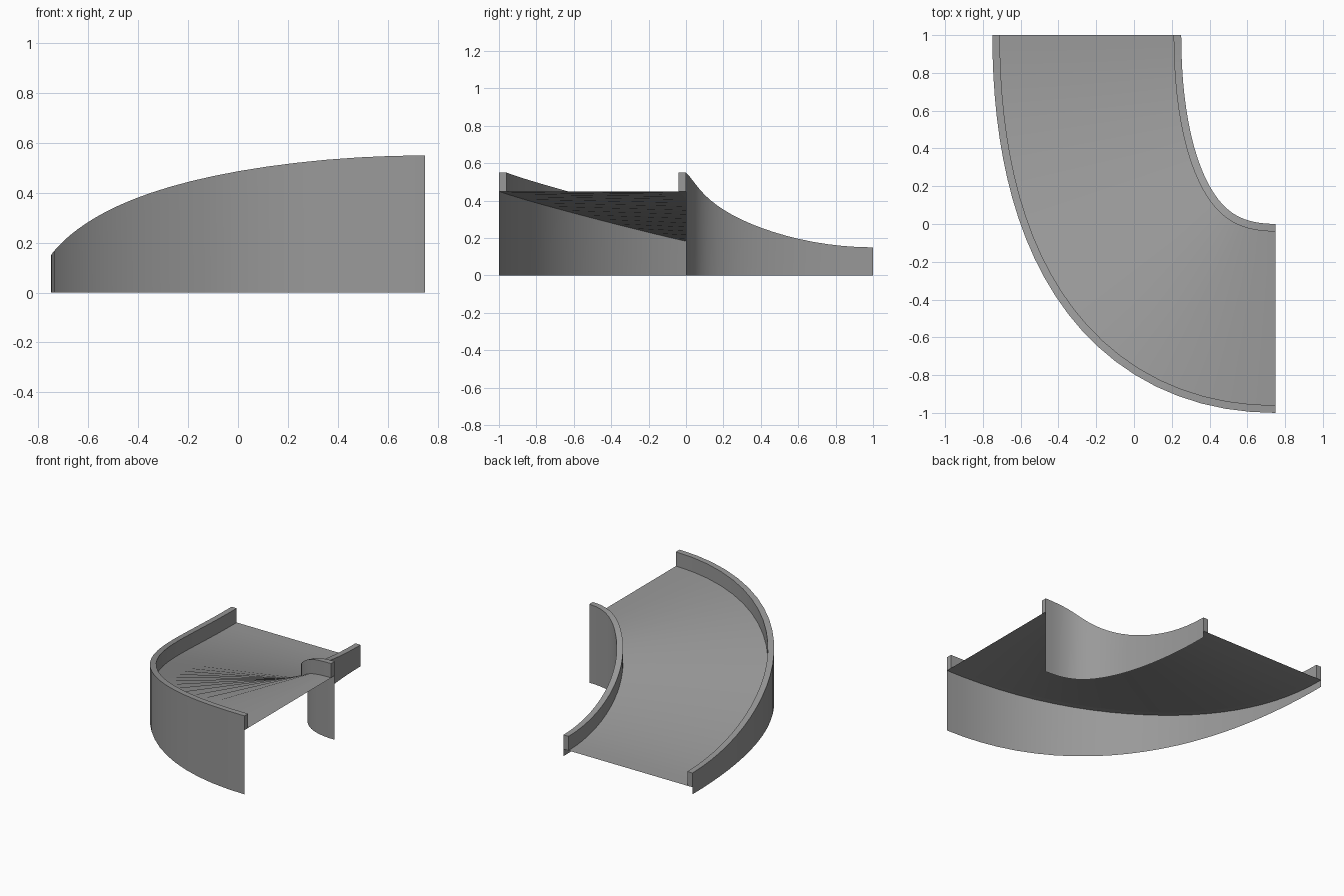
import bpy
from mathutils import Vector
from mathutils.geometry import interpolate_bezier

if "Cube" in bpy.data.objects:
    bpy.data.objects.remove(bpy.data.objects["Cube"], do_unlink=True)

grey = bpy.data.materials.new("plain grey")
grey.use_nodes = True
grey.diffuse_color = (0.32, 0.32, 0.32, 1)
grey.node_tree.nodes["Principled BSDF"].inputs["Base Color"].default_value = grey.diffuse_color

# Centre line of the climbing bend: height is that of the road surface
STEPS = 24
HANDLE = 0.77
start, end = Vector((-0.25, 1, 0.05)), Vector((0.75, -0.5, 0.45))
path = interpolate_bezier(start, start - Vector((0, HANDLE, 0)),
                          end - Vector((HANDLE, 0, 0)), end, STEPS + 1)
HALF, RAIL, RISE = 0.5, 0.04, 0.1


def side_vector(i):
    """Level direction pointing to the inside of the bend."""
    if i == 0:
        return Vector((1, 0, 0))
    if i == STEPS:
        return Vector((0, 1, 0))
    along = path[i + 1] - path[i - 1]
    return Vector((-along.y, along.x, 0)).normalized()


def sweep(name, profile, cap=None):
    """Sweep (offset, rise) points along the path; rise None means the ground."""
    verts, faces, n = [], [], len(profile)
    for i, p in enumerate(path):
        for offset, rise in profile:
            v = p + side_vector(i) * offset
            v.z = 0 if rise is None else p.z + rise
            verts.append(v)
    for i in range(STEPS):
        for j in range(n - 1):
            a = i * n + j
            faces.append((a, a + 1, a + n + 1, a + n))
    if cap:
        faces.append(tuple(cap))
        faces.append(tuple(STEPS * n + j for j in reversed(cap)))
    mesh = bpy.data.meshes.new(name)
    mesh.from_pydata(verts, [], faces)
    mesh.materials.append(grey)
    obj = bpy.data.objects.new(name, mesh)
    bpy.context.collection.objects.link(obj)
    bpy.ops.object.select_all(action='DESELECT')
    obj.select_set(True)
    bpy.context.view_layer.objects.active = obj
    bpy.ops.object.shade_smooth_by_angle(angle=0.6)
    return obj


# Road surface
sweep("road_floor", [(HALF - RAIL, 0), (RAIL - HALF, 0)])

# Side walls: a thin skirt to the ground topped by a thick rail
for name, side in (("outer_wall", -1), ("inner_wall", 1)):
    outer, inner = side * HALF, side * (HALF - RAIL)
    profile = [(outer, None), (outer, RISE), (inner, RISE), (inner, 0), (outer, 0)]
    wall = sweep(name, profile, cap=(1, 2, 3, 4))
    if side > 0:
        wall.data.flip_normals()
